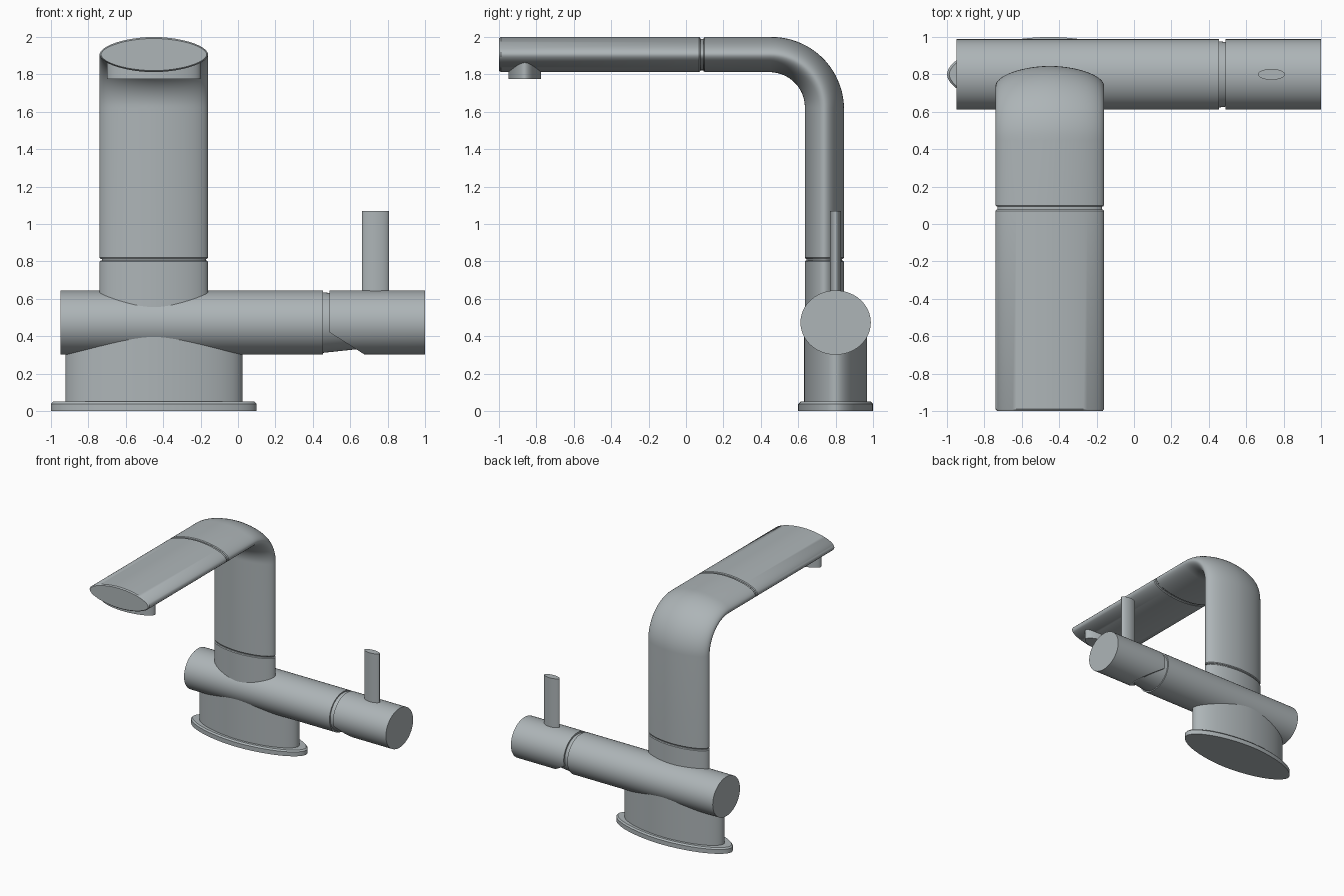
import bpy, bmesh
from math import sin, cos, pi, copysign
from mathutils import Vector as V

cube = bpy.data.objects.get("Cube")
if cube:
    bpy.data.objects.remove(cube, do_unlink=True)

metal = bpy.data.materials.new("brushed_grey_metal")
metal.use_nodes = True
GREY = (0.42, 0.46, 0.475, 1)
metal.diffuse_color = GREY
metal.node_tree.nodes["Principled BSDF"].inputs["Base Color"].default_value = GREY

X, Y, Z = V((1, 0, 0)), V((0, 1, 0)), V((0, 0, 1))
SIDES = 72


def section(centre, u, v, power=2.0):
    """Ring of points; u and v are half-axis vectors, a low power gives a pointed oval."""
    ring = []
    for i in range(SIDES):
        a = 2 * pi * i / SIDES
        c, s = cos(a), sin(a)
        c, s = (copysign(abs(k) ** (2 / power), k) for k in (c, s))
        ring.append(V(centre) + u * c + v * s)
    return ring


def loft(name, rings, cut=None):
    """Skin the rings, cap both ends and optionally slice off one side of a plane."""
    bm = bmesh.new()
    rows = [[bm.verts.new(p) for p in ring] for ring in rings]
    for a, b in zip(rows, rows[1:]):
        for i in range(SIDES):
            j = (i + 1) % SIDES
            bm.faces.new((a[i], a[j], b[j], b[i]))
    bm.faces.new(rows[0][::-1])
    bm.faces.new(rows[-1])
    if cut:
        bmesh.ops.bisect_plane(bm, geom=bm.verts[:] + bm.edges[:] + bm.faces[:],
                               plane_co=cut[0], plane_no=cut[1], clear_outer=True)
        bmesh.ops.holes_fill(bm, edges=[e for e in bm.edges if e.is_boundary], sides=0)
    bmesh.ops.recalc_face_normals(bm, faces=bm.faces)
    mesh = bpy.data.meshes.new(name)
    bm.to_mesh(mesh)
    bm.free()
    mesh.materials.append(metal)
    obj = bpy.data.objects.new(name, mesh)
    bpy.context.collection.objects.link(obj)
    bpy.ops.object.select_all(action='DESELECT')
    obj.select_set(True)
    bpy.context.view_layer.objects.active = obj
    bpy.ops.object.shade_smooth_by_angle(angle=0.6)
    return obj


def upright(name, x, y, z0, z1, rx, ry, power=1.85, top=0.0):
    """Vertical oval prism with an optional chamfer round its top."""
    rings = [section((x, y, z0), X * rx, Y * ry, power),
             section((x, y, z1 - top), X * rx, Y * ry, power)]
    if top:
        rings.append(section((x, y, z1), X * (rx - top), Y * (ry - top), power))
    return loft(name, rings)


def bar(name, x0, x1, scale0=1.0, scale1=1.0, cut=None):
    """Horizontal oval bar along x."""
    return loft(name, [section((x, 0.8, 0.473), Y * 0.188 * k, Z * 0.172 * k)
                       for x, k in ((x0, scale0), (x1, scale1))], cut)


# Base and the horizontal valve body
upright("base_flange", -0.45, 0.8, 0, 0.05, 0.55, 0.2, top=0.012)
upright("base_body", -0.45, 0.8, 0.04, 0.45, 0.473, 0.168)
bar("valve_body", -0.95, 0.455)
bar("handle_neck", 0.44, 0.78, 0.95, 0.74)
bar("handle", 0.49, 1.0, cut=(V((0.49, 0.8, 0.42)), V((-0.12, 0, -0.19))))
upright("lever", 0.735, 0.8, 0.6, 1.07, 0.073, 0.03)

# Column collar and its groove
CX, W, P = -0.45, 0.29, 1.85
upright("column_collar", CX, 0.74, 0.5, 0.805, W, 0.105, top=0.006)
upright("column_joint", CX, 0.74, 0.78, 0.84, W - 0.012, 0.095)

# Column sweeping through the elbow into the spout
lip = 0.006
rings = [section((CX, 0.74, 0.813), X * (W - lip), Y * (0.105 - lip), P),
         section((CX, 0.74, 0.82), X * W, Y * 0.105, P)]
STEPS = 20
for i in range(STEPS + 1):
    t = i / STEPS
    out = V((0, cos(t * pi / 2), sin(t * pi / 2)))
    centre = V((CX, 0.45 + 0.29 * out.y, 1.62 + 0.286 * out.z))
    rings.append(section(centre, X * W, out * (0.105 - 0.011 * t), P))


def spout_ring(y, inset=0.0):
    return section((CX, y, 1.906), X * (W - inset), Z * (0.094 - inset), P)


rings += [spout_ring(0.1), spout_ring(0.093, lip)]
loft("column_and_elbow", rings)

# Pull-out spout, its groove and the outlet
loft("spout_joint", [spout_ring(0.12, 0.01), spout_ring(0.05, 0.01)])
loft("spout", [spout_ring(0.077, lip), spout_ring(0.07),
               spout_ring(-0.99), spout_ring(-1.0, 0.008)])
upright("outlet", CX, -0.862, 1.775, 1.88, 0.25, 0.088)
